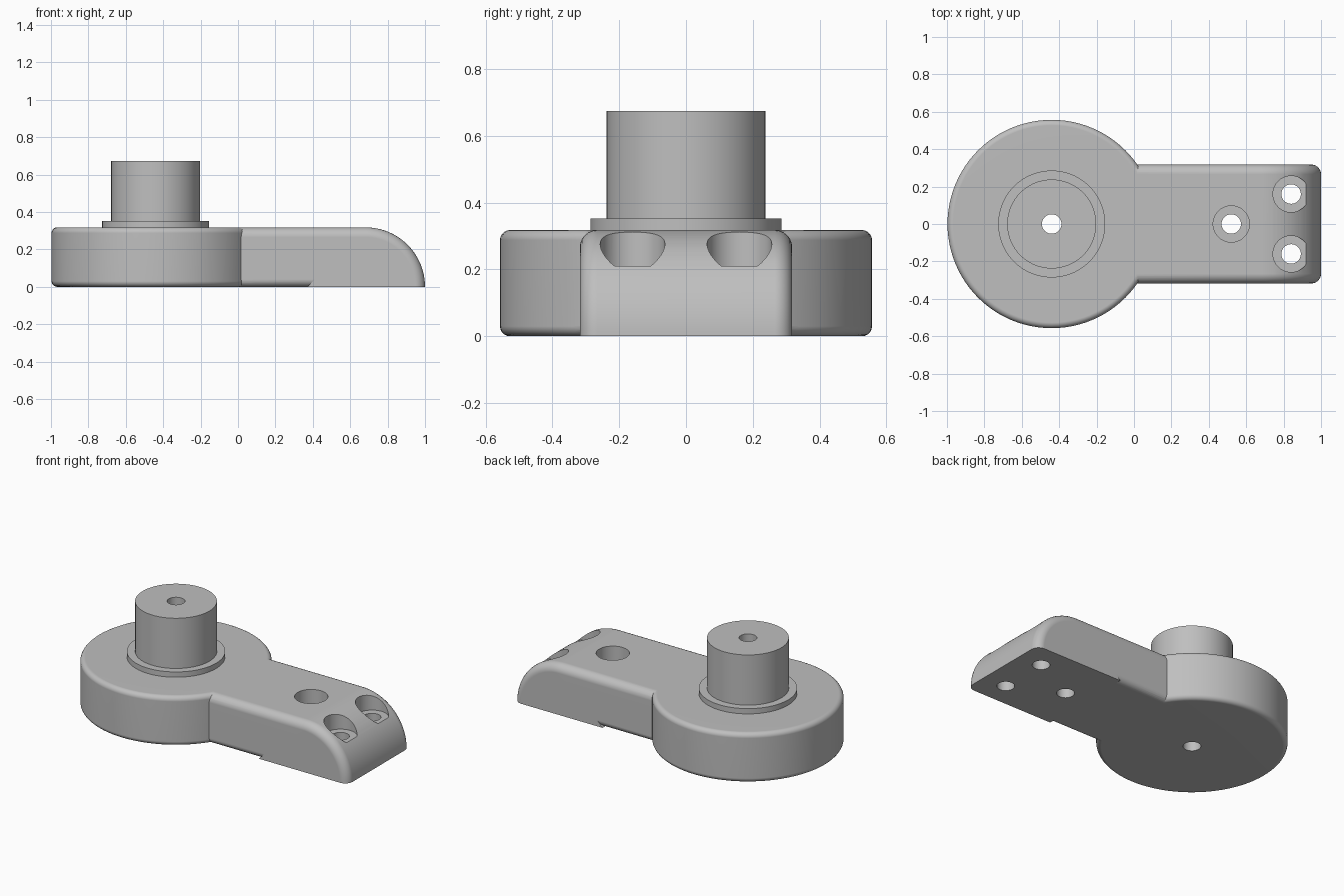
import bpy, bmesh
from math import sin, cos, pi, radians

if "Cube" in bpy.data.objects:
    bpy.data.objects.remove(bpy.data.objects["Cube"])

HUB_X = -0.44      # axis of the round hub
HUB_R = 0.557
H = 0.318          # body height, also the half width of the arm and its nose radius
HOLE_R = 0.052

grey = bpy.data.materials.new("plain grey")
grey.use_nodes = True
colour = (0.52, 0.52, 0.52, 1)
grey.diffuse_color = colour
grey.node_tree.nodes["Principled BSDF"].inputs["Base Color"].default_value = colour


def arc(cx, cz, r, start, end, n):
    angles = [radians(start + (end - start) * i / n) for i in range(n + 1)]
    return [(cx + r * cos(a), cz + r * sin(a)) for a in angles]


def finish(bm, name):
    bmesh.ops.recalc_face_normals(bm, faces=bm.faces)
    mesh = bpy.data.meshes.new(name)
    bm.to_mesh(mesh)
    bm.free()
    mesh.materials.append(grey)
    obj = bpy.data.objects.new(name, mesh)
    bpy.context.collection.objects.link(obj)
    return obj


def lathe(name, profile, x, y=0, steps=96):
    """Revolve a closed (radius, height) outline about a vertical axis."""
    bm = bmesh.new()
    rings = []
    for i in range(steps):
        a = 2 * pi * i / steps
        rings.append([bm.verts.new((x + r * cos(a), y + r * sin(a), z)) for r, z in profile])
    n = len(profile)
    for i in range(steps):
        a, b = rings[i], rings[(i + 1) % steps]
        for j in range(n):
            k = (j + 1) % n
            bm.faces.new((a[j], b[j], b[k], a[k]))
    return finish(bm, name)


def drill(name, x, y, r, z0, z1):
    bm = bmesh.new()
    bmesh.ops.create_cone(bm, cap_ends=True, segments=48, radius1=r, radius2=r, depth=z1 - z0)
    bmesh.ops.translate(bm, verts=bm.verts, vec=(x, y, (z0 + z1) / 2))
    return finish(bm, name)


def combine(target, other, operation):
    mod = target.modifiers.new("join", 'BOOLEAN')
    mod.operation = operation
    mod.solver = 'EXACT'
    mod.object = other
    bpy.context.view_layer.objects.active = target
    bpy.ops.object.modifier_apply(modifier=mod.name)
    bpy.data.objects.remove(other)


# Hub disc, flange and bored post as one turned shape
f = 0.03
hub_profile = [(HOLE_R, 0)]
hub_profile += arc(HUB_R - f, f, f, -90, 0, 5)
hub_profile += arc(HUB_R - f, H - f, f, 0, 90, 5)
hub_profile += [(0.286, H), (0.286, 0.352), (0.238, 0.352), (0.238, 0.674), (HOLE_R, 0.674)]
body = lathe("mount_body", hub_profile, HUB_X)

# Arm with a quarter-round nose, extruded across y
bm = bmesh.new()
outline = [(-0.12, 0)] + arc(1 - H, 0, H, 0, 90, 24) + [(-0.12, H)]
side = bm.faces.new([bm.verts.new((x, -H, z)) for x, z in outline])
new = bmesh.ops.extrude_face_region(bm, geom=[side])["geom"]
bmesh.ops.translate(bm, verts=[v for v in new if isinstance(v, bmesh.types.BMVert)], vec=(0, 2 * H, 0))
rim = [e for e in bm.edges
       if abs(e.verts[0].co.y - e.verts[1].co.y) < 0.001
       and max(v.co.z for v in e.verts) > 0.001
       and max(v.co.x for v in e.verts) > 0]
bmesh.ops.bevel(bm, geom=rim, offset=0.052, segments=6, profile=0.5, affect='EDGES')
arm = finish(bm, "arm")

# Rounded lower edges near the hub, ending in a slanted step
for s in (-1, 1):
    r = 0.04
    section = [(H + 0.02, -0.02), (H + 0.02, r)] + arc(H - r, r, r, 0, -90, 6) + [(H - r, -0.02)]
    bm = bmesh.new()
    ends = [[bm.verts.new((x + k * z, s * y, z)) for y, z in section] for x, k in ((-0.2, 0), (0.37, 1))]
    bm.faces.new(ends[0])
    bm.faces.new(ends[1])
    for i in range(len(section)):
        j = (i + 1) % len(section)
        bm.faces.new((ends[0][i], ends[0][j], ends[1][j], ends[1][i]))
    combine(arm, finish(bm, "edge_cutter"), 'DIFFERENCE')

# Counterbored screw holes
for x, y in ((0.52, 0), (0.84, 0.16), (0.84, -0.16)):
    combine(arm, drill("screw_hole", x, y, HOLE_R, -0.1, 0.5), 'DIFFERENCE')
    combine(arm, drill("screw_recess", x, y, 0.097, 0.21, 0.5), 'DIFFERENCE')

combine(body, arm, 'UNION')

# Smooth shading with crisp edges
bpy.ops.object.select_all(action='DESELECT')
body.select_set(True)
bpy.context.view_layer.objects.active = body
bpy.ops.object.shade_smooth_by_angle(angle=radians(30))
normals = body.modifiers.new("even_normals", 'WEIGHTED_NORMAL')
normals.keep_sharp = True
